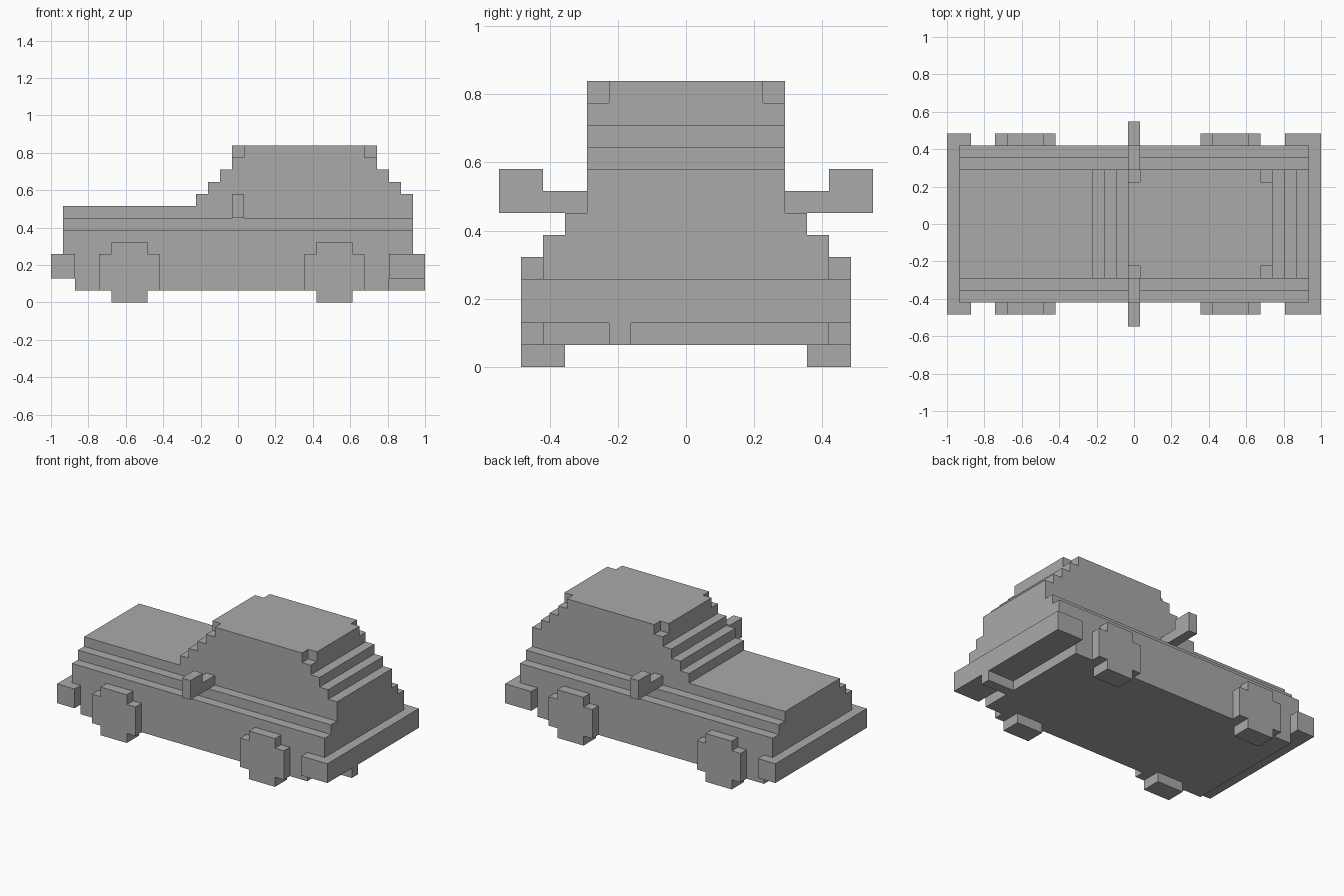
import bpy
import bmesh

cube = bpy.data.objects.get("Cube")
if cube:
    bpy.data.objects.remove(cube, do_unlink=True)

U = 2 / 31                      # one block
CX, CY = 15.5, 8.5              # centre of the block grid

grey = bpy.data.materials.new("body grey")
grey.use_nodes = True
COLOUR = (0.4, 0.4, 0.4, 1)
grey.diffuse_color = COLOUR
grey.node_tree.nodes["Principled BSDF"].inputs["Base Color"].default_value = COLOUR


def prism(name, outline, start, end, upright=True):
    """Extrude an outline: (x, z) along y when upright, else (x, y) along z."""
    def place(a, b, t):
        x, y, z = (a, t, b) if upright else (a, b, t)
        return ((x - CX) * U, (y - CY) * U, z * U)

    bm = bmesh.new()
    rings = [[bm.verts.new(place(a, b, t)) for a, b in outline] for t in (start, end)]
    for ring in rings:
        bm.faces.new(ring)
    count = len(outline)
    for i in range(count):
        j = (i + 1) % count
        bm.faces.new((rings[0][i], rings[0][j], rings[1][j], rings[1][i]))
    bmesh.ops.recalc_face_normals(bm, faces=bm.faces)
    mesh = bpy.data.meshes.new(name)
    bm.to_mesh(mesh)
    bm.free()
    mesh.materials.append(grey)
    obj = bpy.data.objects.new(name, mesh)
    bpy.context.collection.objects.link(obj)
    return obj


def box(name, x, y, z):
    return prism(name, [(x[0], z[0]), (x[1], z[0]), (x[1], z[1]), (x[0], z[1])], *y)


def notched(x0, x1, y0, y1):
    """Rectangle with one block missing at each corner."""
    return [(x0 + 1, y0), (x1 - 1, y0), (x1 - 1, y0 + 1), (x1, y0 + 1),
            (x1, y1 - 1), (x1 - 1, y1 - 1), (x1 - 1, y1), (x0 + 1, y1),
            (x0 + 1, y1 - 1), (x0, y1 - 1), (x0, y0 + 1), (x0 + 1, y0 + 1)]


# Body tiers, narrowing upward
prism("lower_body", [(2, 1), (28, 1), (28, 2), (30, 2), (30, 6), (1, 6), (1, 2), (2, 2)], 2, 15)
box("waist", (1, 30), (3, 14), (6, 7))

# Bonnet and cabin with stepped windscreen and tail
cabin = [(1, 7), (30, 7), (30, 9), (29, 9), (29, 10), (28, 10), (28, 11), (27, 11), (27, 12),
         (15, 12), (15, 11), (14, 11), (14, 10), (13, 10), (13, 9), (12, 9), (12, 8), (1, 8)]
prism("bonnet_and_cabin", cabin, 4, 13)
prism("roof", notched(15, 27, 4, 13), 12, 13, upright=False)

# Bumpers and exhaust
box("front_bumper", (0, 2), (1, 16), (2, 4))
box("rear_bumper", (28, 31), (1, 16), (2, 4))
box("exhaust", (28, 31), (5, 6), (1, 2))

# Wheels and wing mirrors on both sides
for side, flip in (("right", False), ("left", True)):
    def span(a, b):
        return (2 * CY - b, 2 * CY - a) if flip else (a, b)

    for end, x in (("front", 4), ("rear", 21)):
        prism(f"{end}_{side}_wheel", notched(x, x + 5, 0, 5), *span(1, 2))
        box(f"{end}_{side}_tyre_foot", (x + 1, x + 4), span(2, 3), (0, 1))
    box(f"{side}_mirror_arm", (15, 16), span(2, 4), (7, 8))
    box(f"{side}_mirror", (15, 16), span(0, 2), (7, 9))
